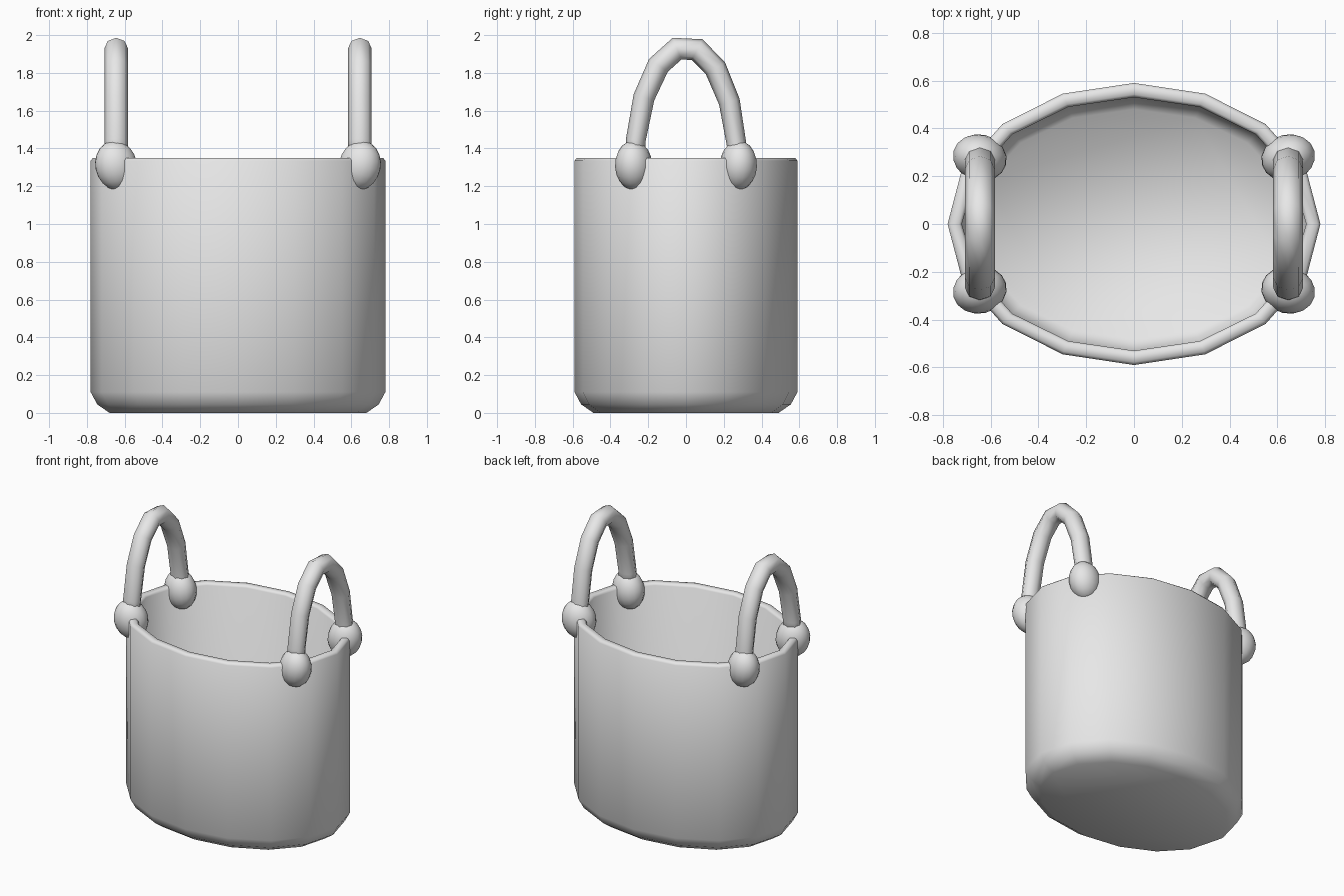
import bpy, bmesh
from math import sin, cos, pi, radians
from mathutils import Matrix, Vector

if "Cube" in bpy.data.objects:
    bpy.data.objects.remove(bpy.data.objects["Cube"])

grey = bpy.data.materials.new("light_grey")
grey.use_nodes = True
grey.diffuse_color = (0.8, 0.8, 0.8, 1)
grey.node_tree.nodes["Principled BSDF"].inputs["Base Color"].default_value = (0.8, 0.8, 0.8, 1)


def finish(bm, name):
    bmesh.ops.recalc_face_normals(bm, faces=bm.faces)
    for f in bm.faces:
        f.smooth = True
    mesh = bpy.data.meshes.new(name)
    bm.to_mesh(mesh)
    bm.free()
    mesh.materials.append(grey)
    obj = bpy.data.objects.new(name, mesh)
    bpy.context.collection.objects.link(obj)
    return obj


def skin(bm, rings):
    """Bridge a list of point rings and cap both ends."""
    loops = [[bm.verts.new(p) for p in ring] for ring in rings]
    n = len(loops[0])
    for a, b in zip(loops, loops[1:]):
        for i in range(n):
            j = (i + 1) % n
            bm.faces.new((a[i], a[j], b[j], b[i]))
    bm.faces.new(loops[0][::-1])
    bm.faces.new(loops[-1])


# Oval basket: (inset from the outer oval, height), outside then inside
RX, RY, SIDES = 0.78, 0.59, 16
profile = [(0.1, 0), (0.035, 0.045), (0, 0.11), (0, 1.335), (0.012, 1.35),
           (0.048, 1.35), (0.06, 1.335), (0.06, 0.13), (0.11, 0.06)]
bm = bmesh.new()
skin(bm, [[((RX - d) * cos(2 * pi * i / SIDES), (RY - d) * sin(2 * pi * i / SIDES), z)
           for i in range(SIDES)] for d, z in profile])
finish(bm, "basket")

# Arched handles and the knobs that hold them
HX, HY, HZ, RISE = 0.645, 0.272, 1.31, 0.628
angles = [0] + [10 + 22.5 * k for k in range(8)] + [180]
for side, label in ((1, "left"), (-1, "right")):
    rings = []
    for deg in angles:
        t = radians(deg)
        centre = Vector((side * HX, HY * cos(t), HZ + RISE * sin(t)))
        out = Vector((0, RISE * cos(t), HY * sin(t))).normalized()
        r = 0.05 + 0.012 * sin(t)
        rings.append([centre + out * r * cos(k * pi / 4) + Vector((0.063 * sin(k * pi / 4), 0, 0))
                      for k in range(8)])
    bm = bmesh.new()
    skin(bm, rings)
    finish(bm, label + "_handle")

    for end, place in ((-1, "front"), (1, "back")):
        bm = bmesh.new()
        shape = (Matrix.Translation((side * HX, end * 0.277, HZ))
                 @ Matrix.Rotation(side * end * radians(15), 4, "Z")
                 @ Matrix.Rotation(side * radians(12), 4, "Y")
                 @ Matrix.Diagonal((0.113, 0.098, 0.132, 1)))
        bmesh.ops.create_uvsphere(bm, u_segments=16, v_segments=10, radius=1, matrix=shape)
        finish(bm, f"{label}_{place}_knob")
